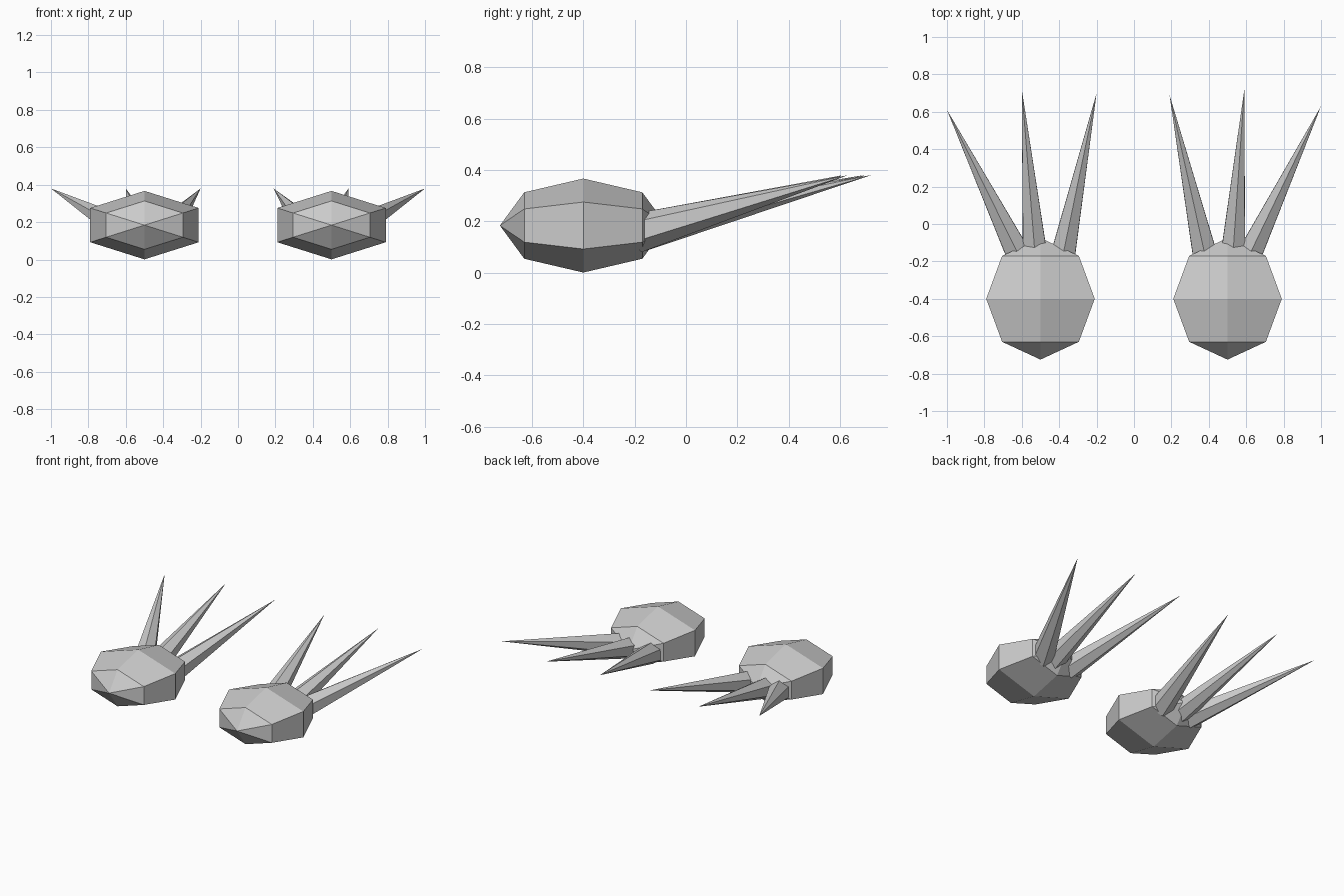
import bpy, bmesh, math
from mathutils import Vector

if "Cube" in bpy.data.objects:
    bpy.data.objects.remove(bpy.data.objects["Cube"])


def make_object(name, bm):
    bmesh.ops.recalc_face_normals(bm, faces=bm.faces[:])
    mesh = bpy.data.meshes.new(name)
    bm.to_mesh(mesh)
    bm.free()
    obj = bpy.data.objects.new(name, mesh)
    bpy.context.collection.objects.link(obj)
    return obj


def hex_ring(bm, centre, right, up):
    # six-sided ring with a corner pointing along "up"
    angles = [math.radians(90 + 60 * i) for i in range(6)]
    return [bm.verts.new(centre + right * math.cos(a) + up * math.sin(a)) for a in angles]


def bridge(bm, a, b):
    for i in range(6):
        j = (i + 1) % 6
        bm.faces.new((a[i], a[j], b[j], b[i]))


def fan(bm, ring, tip):
    apex = bm.verts.new(tip)
    for i in range(6):
        bm.faces.new((ring[i], ring[(i + 1) % 6], apex))


def foot(name, x):
    # faceted ball lying along y
    bm = bmesh.new()
    centre = Vector((x, -0.4, 0.184))
    size = Vector((0.335, 0.325, 0.183))
    rings = []
    for deg in (-45, 0, 45):
        a = math.radians(deg)
        rings.append(hex_ring(bm, centre + Vector((0, size.y * math.sin(a), 0)),
                              Vector((size.x * math.cos(a), 0, 0)),
                              Vector((0, 0, size.z * math.cos(a)))))
    bridge(bm, rings[0], rings[1])
    bridge(bm, rings[1], rings[2])
    fan(bm, rings[0], centre - Vector((0, size.y, 0)))
    fan(bm, rings[2], centre + Vector((0, size.y, 0)))
    make_object(name, bm)


def claw(name, base, tip, radius=0.077):
    # six-sided spike
    bm = bmesh.new()
    base, tip = Vector(base), Vector(tip)
    axis = (tip - base).normalized()
    right = axis.cross(Vector((0, 0, 1))).normalized()
    up = right.cross(axis)
    ring = hex_ring(bm, base, right * radius, up * radius)
    bm.faces.new(ring)
    fan(bm, ring, tip)
    make_object(name, bm)


# claw tips (x, y) for each foot, outer to inner
tips = {
    "left": (-1, [(1.0, 0.61), (0.60, 0.72), (0.20, 0.70)]),
    "right": (1, [(1.0, 0.63), (0.59, 0.72), (0.19, 0.69)]),
}
bases = [0.605, 0.527, 0.385]

for side, (s, points) in tips.items():
    foot(side + "_foot", s * 0.5)
    for label, bx, (tx, ty) in zip(("outer", "middle", "inner"), bases, points):
        claw(f"{side}_{label}_claw", (s * bx, -0.19, 0.155), (s * tx, ty, 0.38))
